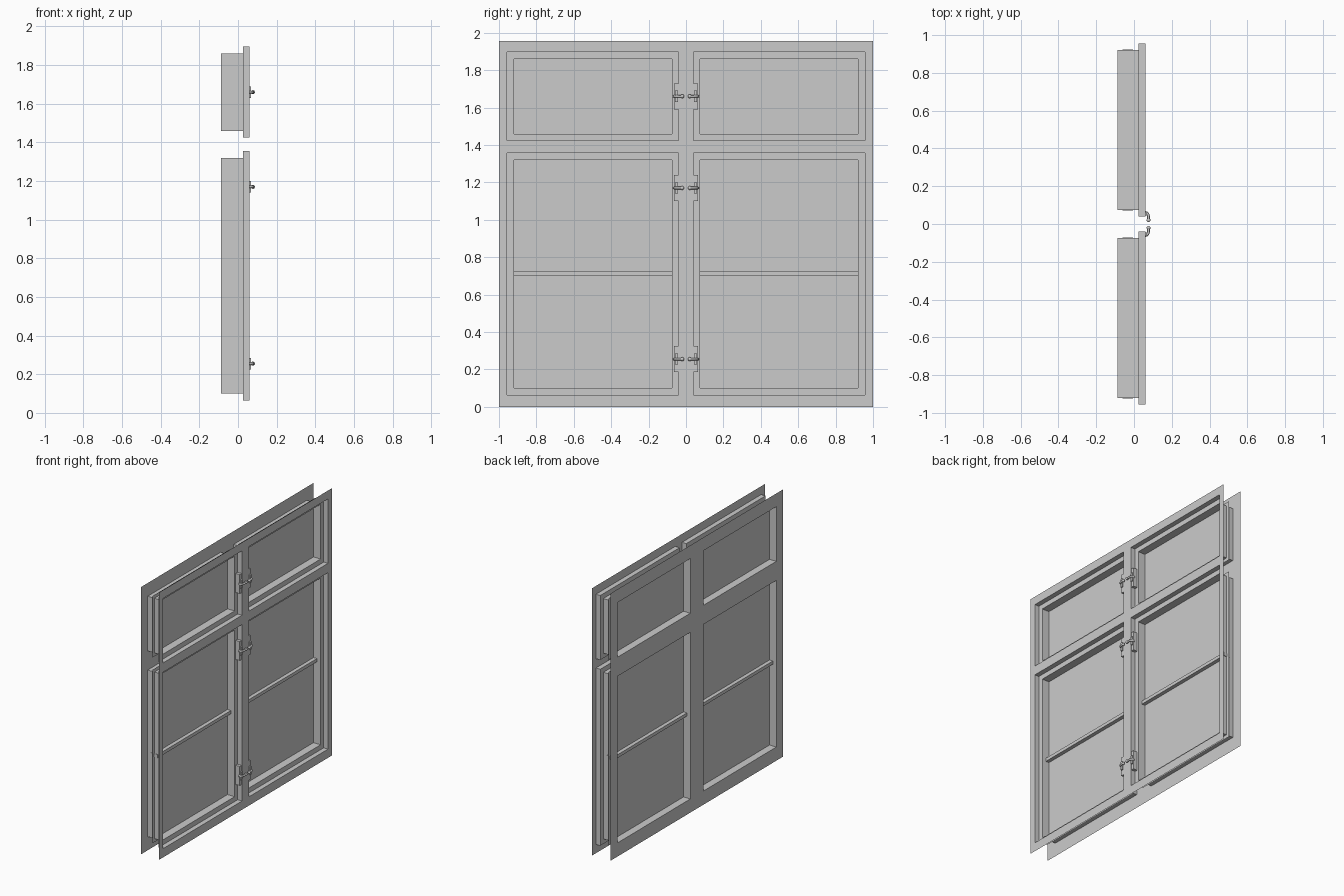
import bpy, bmesh

if "Cube" in bpy.data.objects:
    bpy.data.objects.remove(bpy.data.objects["Cube"])

# Depth levels (x) and opening edges (mirrored in y)
BACK, PANE, LEDGE, FRONT = -0.0875, -0.0325, 0.025, 0.06
TOP = 1.957
INNER = [(0.075, 0.92, 0.10, 1.32), (0.075, 0.92, 1.46, 1.86)]
GROW = 0.036
OUTER = [(a - GROW, b + GROW, c - GROW, d + GROW) for a, b, c, d in INNER]


def mesh_object(name, bm):
    bmesh.ops.remove_doubles(bm, verts=bm.verts, dist=1e-5)
    me = bpy.data.meshes.new(name)
    bm.to_mesh(me)
    bm.free()
    ob = bpy.data.objects.new(name, me)
    bpy.context.collection.objects.link(ob)
    return ob


def quad(bm, pts):
    bm.faces.new([bm.verts.new(p) for p in pts])


def sheet(name, x, rects, facing):
    """Flat wall sheet with four openings, made of the cells of a grid."""
    a, b = rects[0][:2]
    ys = [-1, -b, -a, a, b, 1]
    zs = [0, rects[0][2], rects[0][3], rects[1][2], rects[1][3], TOP]
    bm = bmesh.new()
    for i in range(5):
        for j in range(5):
            if i % 2 and j % 2:
                continue
            p = [(x, ys[i], zs[j]), (x, ys[i + 1], zs[j]),
                 (x, ys[i + 1], zs[j + 1]), (x, ys[i], zs[j + 1])]
            quad(bm, p if facing > 0 else p[::-1])
    return mesh_object(name, bm)


def corners(x, r, s):
    a, b, c, d = r
    return [(x, s * a, c), (x, s * b, c), (x, s * b, d), (x, s * a, d)]


def box(name, lo, hi):
    bm = bmesh.new()
    bmesh.ops.create_cube(bm, size=1)
    for v in bm.verts:
        v.co = [(l + h) / 2 + c * (h - l) for l, h, c in zip(lo, hi, v.co)]
    return mesh_object(name, bm)


def span(s, a, b):
    return sorted((s * a, s * b))


# Front and back wall faces
sheet("wall_front", FRONT, OUTER, 1)
sheet("wall_back", BACK, INNER, -1)

for s, side in ((-1, "left"), (1, "right")):
    for inner, outer, level in zip(INNER, OUTER, ("lower", "upper")):
        # Stepped reveal: outer rebate, ledge, inner lining
        bm = bmesh.new()
        rings = [corners(FRONT, outer, s), corners(LEDGE, outer, s),
                 corners(LEDGE, inner, s), corners(BACK, inner, s)]
        for r0, r1 in zip(rings, rings[1:]):
            for k in range(4):
                n = (k + 1) % 4
                p = [r0[k], r1[k], r1[n], r0[n]]
                quad(bm, p[::-1] if s > 0 else p)
        mesh_object(f"reveal_{level}_{side}", bm)
        # Pane tucked slightly past the lining
        bm = bmesh.new()
        e = 0.025
        a, b, c, d = inner
        quad(bm, corners(PANE, (a - e, b + e, c - e, d + e), s)[::s])
        mesh_object(f"pane_{level}_{side}", bm)

    # Glazing bar across the lower pane
    y0, y1 = span(s, 0.071, 0.924)
    box(f"glazing_bar_{side}", (-0.06, y0, 0.699), (-0.005, y1, 0.723))

    # Latches beside the centre post
    for i, z in enumerate((0.255, 1.17, 1.66)):
        tag = f"{side}_{i}"
        y0, y1 = span(s, 0.041, 0.063)
        box(f"latch_plate_{tag}", (LEDGE, y0, z - 0.07), (0.058, y1, z + 0.07))
        y0, y1 = span(s, 0.044, 0.06)
        box(f"latch_boss_{tag}", (0.055, y0, z - 0.03), (0.068, y1, z + 0.03))
        cu = bpy.data.curves.new(f"latch_arm_{tag}", 'CURVE')
        cu.dimensions = '3D'
        cu.bevel_depth = 0.007
        cu.bevel_resolution = 2
        cu.use_fill_caps = True
        sp = cu.splines.new('POLY')
        path = [(0.05, 0.064), (0.066, 0.06), (0.074, 0.052), (0.077, 0.042), (0.077, 0.02)]
        sp.points.add(len(path) - 1)
        for pt, (x, y) in zip(sp.points, path):
            pt.co = (x, s * y, z, 1)
        bpy.context.collection.objects.link(bpy.data.objects.new(cu.name, cu))
        bpy.ops.mesh.primitive_uv_sphere_add(segments=12, ring_count=8, radius=0.0105,
                                             location=(0.077, s * 0.02, z))
        bpy.context.object.name = f"latch_knob_{tag}"
        bpy.ops.object.shade_smooth_by_angle()
